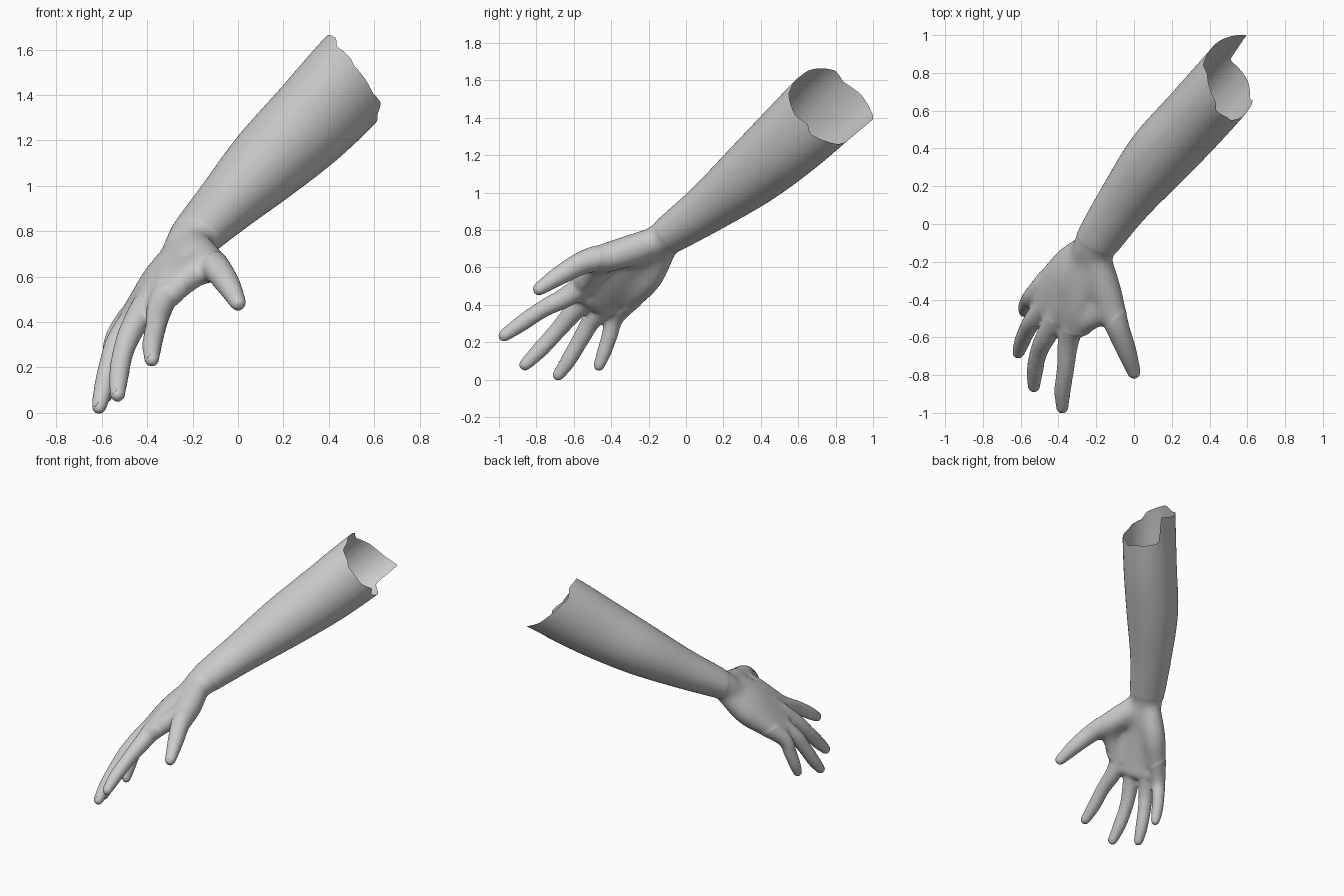
import bpy, bmesh, math
from mathutils import Vector

cube = bpy.data.objects.get("Cube")
if cube:
    bpy.data.objects.remove(cube)

UP = Vector((0, 0, 1))
VOXEL = 0.01

skin = bpy.data.materials.new("light grey skin")
skin.use_nodes = True
skin.diffuse_color = (0.6, 0.6, 0.6, 1)
skin.node_tree.nodes["Principled BSDF"].inputs["Base Color"].default_value = (0.6, 0.6, 0.6, 1)


def catmull(a, b, c, d, t):
    return [0.5 * (2 * q + (r - p) * t + (2 * p - 5 * q + 4 * r - s) * t * t
                   + (3 * q - p - 3 * r + s) * t ** 3) for p, q, r, s in zip(a, b, c, d)]


def tube(bm, points, side=None, steps=8, sides=28):
    """Closed round-ended loft through (x, y, z, radius[, second radius])."""
    pts = [list(p) + [p[3]] * (5 - len(p)) for p in points]
    pts = [pts[0]] + pts + [pts[-1]]
    path = [catmull(*pts[i:i + 4], k / steps)
            for i in range(len(pts) - 3) for k in range(steps)] + [pts[-1]]
    centres = [Vector(p[:3]) for p in path]
    rings = []
    for i, p in enumerate(path):
        t = (centres[min(i + 1, len(path) - 1)] - centres[max(i - 1, 0)]).normalized()
        rings.append((centres[i], t, p[3], p[4]))

    # Rounded ends
    def cap(ring, sign):
        c, t, ru, rv = ring
        return [(c + t * sign * min(ru, rv) * math.sin(a), t, ru * math.cos(a), rv * math.cos(a))
                for a in map(math.radians, (20, 40, 60, 75, 86))]
    rings = cap(rings[0], -1)[::-1] + rings + cap(rings[-1], 1)

    loops = []
    for c, t, ru, rv in rings:
        u = side - t * side.dot(t) if side else t.cross(UP)
        u.normalize()
        v = u.cross(t)
        loops.append([bm.verts.new(c + u * ru * math.cos(a) + v * rv * math.sin(a))
                      for a in (math.tau * k / sides for k in range(sides))])
    for lo, hi in zip(loops, loops[1:]):
        for k in range(sides):
            n = (k + 1) % sides
            bm.faces.new((lo[k], lo[n], hi[n], hi[k]))
    bm.faces.new(loops[0][::-1])
    bm.faces.new(loops[-1])


def add_object(name, bm):
    mesh = bpy.data.meshes.new(name)
    bm.to_mesh(mesh)
    bm.free()
    mesh.materials.append(skin)
    obj = bpy.data.objects.new(name, mesh)
    bpy.context.collection.objects.link(obj)
    return obj


bm = bmesh.new()

# Forearm, running past the torn end so it can be trimmed
tube(bm, [(-.25, -.18, .70, .095, .08), (-.2, -.1, .765, .117, .1), (-.05, .12, .92, .143, .135),
          (.13, .35, 1.10, .177, .178), (.325, .56, 1.285, .183, .208),
          (.503, .76, 1.472, .183, .224), (.623, .905, 1.592, .18, .224)])

# Palm
tube(bm, [(-.17, -.06, .80, .085, .075), (-.23, -.16, .71, .115, .085),
          (-.33, -.31, .59, .155, .083), (-.435, -.475, .42, .18, .062)],
     side=Vector((-.58, .70, -.40)))

# Fingers, each with its bone through the palm
fingers = {
    "index": [(-.19, -.13, .765, .06), (-.285, -.42, .61, .066), (-.345, -.61, .46, .057),
              (-.362, -.76, .38, .047), (-.378, -.88, .30, .044), (-.38, -.972, .235, .034)],
    "middle": [(-.2, -.11, .76, .06), (-.335, -.37, .58, .068), (-.455, -.575, .39, .056),
               (-.505, -.68, .27, .047), (-.525, -.78, .16, .044), (-.53, -.86, .08, .034)],
    "ring": [(-.21, -.10, .75, .06), (-.35, -.29, .55, .07), (-.515, -.485, .34, .053),
             (-.565, -.56, .22, .046), (-.595, -.63, .10, .042), (-.612, -.682, .025, .033)],
    "little": [(-.22, -.10, .74, .065), (-.285, -.155, .635, .08), (-.37, -.225, .52, .082),
               (-.525, -.37, .35, .052), (-.56, -.41, .23, .043), (-.575, -.44, .14, .039),
               (-.58, -.465, .075, .031)],
    "thumb": [(-.205, -.15, .75, .075), (-.175, -.27, .70, .086), (-.135, -.40, .66, .083),
              (-.09, -.54, .63, .064), (-.04, -.67, .56, .053), (0, -.785, .485, .037)],
}
for chain in fingers.values():
    tube(bm, chain)

# Web between thumb and index finger
tube(bm, [(-.15, -.41, .65, .075), (-.215, -.49, .60, .066), (-.30, -.545, .525, .06)])
bmesh.ops.recalc_face_normals(bm, faces=bm.faces)
source = add_object("arm", bm)

# Fuse the parts into one smooth skin
remesh = source.modifiers.new("fuse", 'REMESH')
remesh.mode = 'VOXEL'
remesh.voxel_size = VOXEL
smooth = source.modifiers.new("soften", 'SMOOTH')
smooth.factor = 0.5
smooth.iterations = 12
graph = bpy.context.evaluated_depsgraph_get()
fused = bpy.data.meshes.new_from_object(source.evaluated_get(graph))
source.modifiers.clear()
source.data = fused

# Torn open end: trim along a ragged rim around the arm's axis
centre = Vector((.5, .77, 1.46))
axis = Vector((.534, .655, .534)).normalized()
across = axis.cross(UP).normalized()
above = across.cross(axis)
rim_points = [(.43, .64, 1.66), (.40, .80, 1.64), (.37, .84, 1.59), (.41, .93, 1.53),
              (.49, 1.0, 1.43), (.60, .985, 1.41), (.51, .87, 1.27), (.61, .75, 1.27),
              (.62, .66, 1.31), (.64, .65, 1.36), (.60, .58, 1.41), (.51, .55, 1.53),
              (.50, .56, 1.56), (.43, .59, 1.63)]


def around(p):
    d = Vector(p) - centre
    return math.atan2(d.dot(above), d.dot(across)) % math.tau, d.dot(axis)


rim = sorted(around(p) for p in rim_points)
rim = [(rim[-1][0] - math.tau, rim[-1][1])] + rim + [(rim[0][0] + math.tau, rim[0][1])]


def past_rim(p):
    angle, along = around(p)
    for (a, f), (b, g) in zip(rim, rim[1:]):
        if a <= angle <= b:
            return along - (f + (g - f) * (angle - a) / max(b - a, 1e-6))
    return -1


bm = bmesh.new()
bm.from_mesh(fused)

# Blend the bones into the body of the hand
hand_middle = Vector((-.29, -.30, .63))
hand = [v for v in bm.verts if (v.co - hand_middle).length < .29]
for _ in range(40):
    bmesh.ops.smooth_vert(bm, verts=hand, factor=0.5,
                          use_axis_x=True, use_axis_y=True, use_axis_z=True)

bmesh.ops.delete(bm, geom=[v for v in bm.verts if past_rim(v.co) > 0], context='VERTS')
edge = [v for v in bm.verts if v.is_boundary]
for v in edge:
    v.co += axis * max(-VOXEL, min(1.5 * VOXEL, -past_rim(v.co)))

# Even out the torn edge along its own line
for _ in range(4):
    target = {}
    for v in edge:
        near = [e.other_vert(v).co for e in v.link_edges if e.is_boundary]
        target[v] = v.co * 0.5 + sum(near, Vector()) * (0.5 / len(near))
    for v, co in target.items():
        v.co = co
bm.to_mesh(fused)
bm.free()
if not fused.materials:
    fused.materials.append(skin)
fused.shade_smooth()

# Fingernails, slightly proud of the fingertips
for name, chain in fingers.items():
    a, b = Vector(chain[-2][:3]), Vector(chain[-1][:3])
    t = (b - a).normalized()
    n = Vector((.3, -.5, .8)) if name == "thumb" else Vector((-.6, -.45, .6))
    n = (n - t * n.dot(t)).normalized()
    s = t.cross(n)
    r = chain[-1][3]
    spot = b - t * r * 0.4 + n * r * 0.78
    bm = bmesh.new()
    bmesh.ops.create_uvsphere(bm, u_segments=20, v_segments=12, radius=1)
    for v in bm.verts:
        x, y, z = v.co
        v.co = spot + s * x * r * 0.55 + t * y * r * 0.8 + n * z * r * 0.14
    bmesh.ops.recalc_face_normals(bm, faces=bm.faces)
    add_object(name + "_nail", bm).data.shade_smooth()
